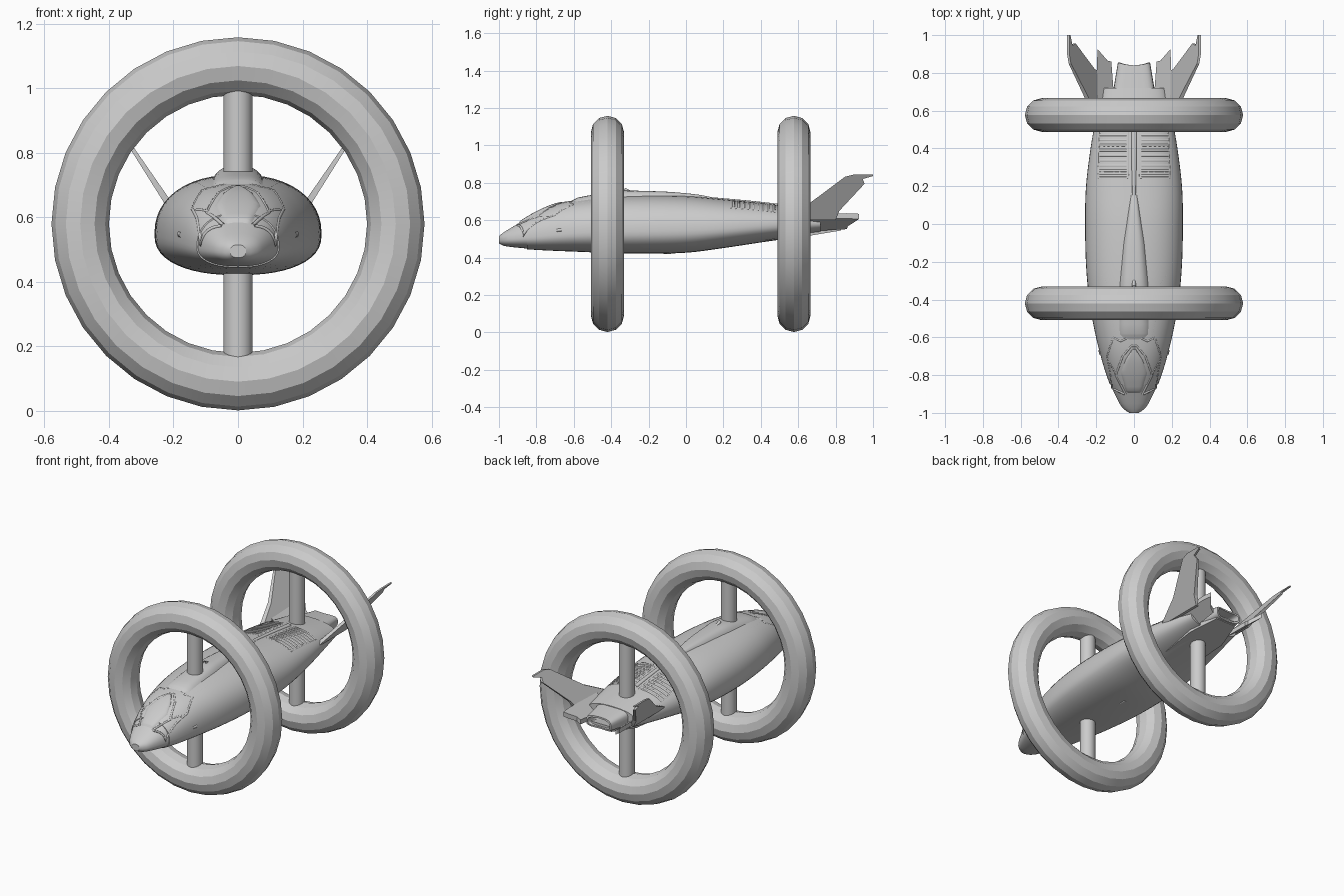
import bpy, bmesh, math
from math import pi, sin, cos

if "Cube" in bpy.data.objects:
    bpy.data.objects.remove(bpy.data.objects["Cube"])

# Fuselage stations: y, half width, top z, bottom z, widest z
ST = [(-1.0, .025, .515, .475, .495), (-.975, .06, .535, .463, .497), (-.9, .102, .58, .453, .503),
      (-.8, .142, .638, .445, .512), (-.7, .172, .68, .44, .522), (-.6, .197, .702, .436, .53),
      (-.45, .226, .72, .43, .537), (-.25, .248, .728, .425, .54), (0, .255, .725, .43, .545),
      (.2, .25, .708, .455, .555), (.4, .226, .688, .485, .57), (.55, .2, .668, .507, .58),
      (.72, .165, .638, .535, .585)]


def section(y):
    """Smoothly interpolated station values at y."""
    y = min(max(y, ST[0][0]), ST[-1][0])
    i = max(k for k in range(len(ST) - 1) if ST[k][0] <= y)
    a, b = ST[i], ST[i + 1]
    p, n = ST[max(i - 1, 0)], ST[min(i + 2, len(ST) - 1)]
    d = b[0] - a[0]
    t = (y - a[0]) / d
    out = []
    for k in range(1, 5):
        ma = (b[k] - p[k]) / (b[0] - p[0]) * d
        mb = (n[k] - a[k]) / (n[0] - a[0]) * d
        out.append((2*t**3 - 3*t*t + 1)*a[k] + (t**3 - 2*t*t + t)*ma + (3*t*t - 2*t**3)*b[k] + (t**3 - t*t)*mb)
    return out


EXP = 2.3


def hull(y, t, grow=0.0):
    """Point on the hull at angle t (0 = right side, 90 degrees = top)."""
    w, top, bot, mid = section(y)
    c, s = cos(t), sin(t)
    h = (top - mid if s > 0 else mid - bot) + grow
    return (math.copysign(abs(c)**(2/EXP), c)*(w + grow), y, mid + math.copysign(abs(s)**(2/EXP), s)*h)


def top_z(x, y):
    w, top, bot, mid = section(y)
    return mid + (top - mid) * max(0, 1 - (abs(x)/w)**EXP)**(1/EXP)


def make(name, verts, faces, angle=30):
    me = bpy.data.meshes.new(name)
    me.from_pydata(verts, [], faces)
    bm = bmesh.new()
    bm.from_mesh(me)
    bmesh.ops.recalc_face_normals(bm, faces=bm.faces)
    bm.to_mesh(me)
    bm.free()
    ob = bpy.data.objects.new(name, me)
    bpy.context.collection.objects.link(ob)
    smooth(ob, angle)
    return ob


def smooth(ob, angle):
    bpy.ops.object.select_all(action='DESELECT')
    ob.select_set(True)
    bpy.context.view_layer.objects.active = ob
    bpy.ops.object.shade_smooth_by_angle(angle=math.radians(angle))


def loft(name, rows, closed=True, caps=True, angle=30):
    n = len(rows[0])
    verts = [p for r in rows for p in r]
    faces = [(i*n + j, i*n + (j+1) % n, (i+1)*n + (j+1) % n, (i+1)*n + j)
             for i in range(len(rows) - 1) for j in range(n if closed else n - 1)]
    if caps:
        faces += [tuple(range(n)), tuple(range(len(verts) - n, len(verts)))]
    return make(name, verts, faces, angle)


def prism(name, lower, upper):
    return loft(name, [lower, upper], angle=20)


def bump(name, prof, power=4, cx=0):
    """Raised skin patch; prof = (y, half width, height)."""
    rows = []
    for y, hw, h in prof:
        us = [-1 + k/8 for k in range(17)]
        rows.append([(cx + u*hw, y, top_z(cx + u*hw, y) - .003 + h*(1 - abs(u)**power)) for u in us])
    return loft(name, rows, closed=False, caps=False)


def lerp_prof(keys, n=8):
    out = []
    for a, b in zip(keys, keys[1:]):
        out += [tuple(p + (q - p)*k/n for p, q in zip(a, b)) for k in range(n)]
    return out + [keys[-1]]


def tube(name, pts, r=.004):
    cu = bpy.data.curves.new(name, 'CURVE')
    cu.dimensions = '3D'
    cu.bevel_depth, cu.bevel_resolution = r, 1
    sp = cu.splines.new('POLY')
    sp.points.add(len(pts) - 1)
    for q, p in zip(sp.points, pts):
        q.co = (*p, 1)
    ob = bpy.data.objects.new(name, cu)
    bpy.context.collection.objects.link(ob)
    return ob


def top_seam(name, keys, r=.004):
    return tube(name, [(x, y, top_z(x, y)) for x, y in lerp_prof(keys, 6)], r)


def side_seam(name, keys, r=.003):
    return tube(name, [hull(y, math.radians(t)) for y, t in lerp_prof(keys, 6)], r)


# Rings with vertical struts
for label, y in (("front", -.42), ("rear", .577)):
    bpy.ops.mesh.primitive_torus_add(major_segments=32, minor_segments=12, major_radius=.489,
                                     minor_radius=.089, location=(0, y, .58), rotation=(pi/2, 0, 0))
    bpy.context.object.name = label + "_ring"
    smooth(bpy.context.object, 28)
    bpy.ops.mesh.primitive_cylinder_add(vertices=24, radius=.045, depth=.83, location=(0, y, .58))
    bpy.context.object.name = label + "_strut"
    smooth(bpy.context.object, 30)

# Fuselage, with a small step behind the nose cone
ys = [-1, -.99, -.975, -.95, -.92, -.89, -.86, -.8501]
ys2 = [-.85 + 1.57*k/40 for k in range(41)]
angles = [2*pi*k/48 for k in range(48)]
loft("fuselage", [[hull(y, t) for t in angles] for y in ys] + [[hull(y, t, .004) for t in angles] for y in ys2])

# Dorsal fairing, spine and windscreen
bump("dorsal_fairing", lerp_prof([(-.63, .06, .0), (-.58, .085, .018), (-.33, .08, .035), (-.1, .058, .027),
                                  (.08, .03, .018), (.2, .012, .005)], 5), 4)
bump("spine", lerp_prof([(.15, .012, .012), (.5, .016, .014)]), 6)
bump("windscreen", lerp_prof([(-.895, .035, .004), (-.885, .045, .012), (-.79, .078, .013),
                              (-.72, .05, .013), (-.665, .012, .012), (-.66, .01, .003)], 4), 8)
tube("antenna", [(0, -.3, .75), (0, -.33, .765)], .01)

# Canopy frames and skin seams, both sides
for s in (1, -1):
    side = "right" if s > 0 else "left"
    top_seam(side + "_canopy_frame", [(s*.045, -.9), (s*.095, -.8), (s*.06, -.7), (s*.015, -.645), (0, -.645)], .006)
    top_seam(side + "_canopy_outer_frame", [(s*.05, -.9), (s*.115, -.87), (s*.125, -.78), (s*.14, -.7), (s*.11, -.6),
                                            (s*.07, -.62), (s*.03, -.6), (0, -.6)], .006)
    top_seam(side + "_cockpit_strut", [(s*.09, -.8), (s*.13, -.73)], .006)
    top_seam(side + "_shoulder_seam", [(s*.09, -.62), (s*.11, -.52), (s*.13, -.33), (s*.17, -.27)], .004)
    m = (lambda t: t) if s > 0 else (lambda t: 180 - t)
    side_seam(side + "_door_seam", [(-.35, m(55)), (-.27, m(52)), (-.26, m(0)), (-.36, m(-4))])
    side_seam(side + "_flank_seam", [(-.2, m(28)), (-.08, m(28))])
    side_seam(side + "_rear_flank_seam", [(-.04, m(30)), (.18, m(30))])
    side_seam(side + "_cheek_seam", [(-.84, m(25)), (-.7, m(30)), (-.58, m(22)), (-.56, m(0))])
    side_seam(side + "_lower_seam", [(-.8, m(-45)), (-.4, m(-40)), (-.2, m(-55))])
    side_seam(side + "_side_port", [(-.69, m(6)), (-.665, m(6))], .009)

    # Engine louvres
    top_seam(side + "_louvre_frame", [(s*.03, .52), (s*.03, .24), (s*.19, .24), (s*.18, .52)], .005)
    for k in range(10):
        y = .255 + k*.027
        top_seam(f"{side}_louvre_{k}", [(s*.04, y), (s*.18, y)], .008)

    # Canted tail fin: side outline pushed outward with height
    fin = [(.48, .60), (.66, .69), (.85, .832), (.9, .845), (1.0, .845), (1.0, .836), (.945, .82),
           (.955, .795), (.82, .65), (.8, .60)]

    def wall(d):
        return [(s*(.2 + .66*(z - .62) + d*(1 - 2.4*(z - .6))), y, z) for y, z in fin]
    prism(side + "_tail_fin", wall(-.014), wall(.014))

    # Upswept tail petal beside the nozzle
    petal = [(.10, .6), (.12, .86), (.14, .865), (.192, .925), (.196, .86), (.19, .6)]

    def sheet(d):
        return [(s*x, y, .568 + (x - .12)*.75 + d) for x, y in petal]
    prism(side + "_tail_petal", sheet(-.016), sheet(.012))

# Hollow exhaust nozzle
def mouth(y, hw, lo, hi):
    return [(hw*math.copysign(abs(cos(t))**.5, cos(t)), y + .015*abs(cos(t)), (lo + hi)/2 +
             (hi - lo)/2*math.copysign(abs(sin(t))**.6, sin(t))) for t in [2*pi*k/24 for k in range(24)]]


loft("nozzle", [mouth(.6, .125, .53, .655), mouth(.72, .105, .54, .638), mouth(.84, .085, .55, .622),
                mouth(.84, .075, .56, .612), mouth(.74, .07, .565, .605)])

# Belly tail plate and belly sensor
plate = [(-.11, .42, .49), (.11, .42, .49), (.12, .65, .515), (.07, .83, .545), (-.07, .83, .545), (-.12, .65, .515)]
prism("belly_tail_plate", plate, [(x, y, z + .03) for x, y, z in plate])
tube("belly_sensor", [(0, -.12, .425), (0, -.08, .425)], .008)
